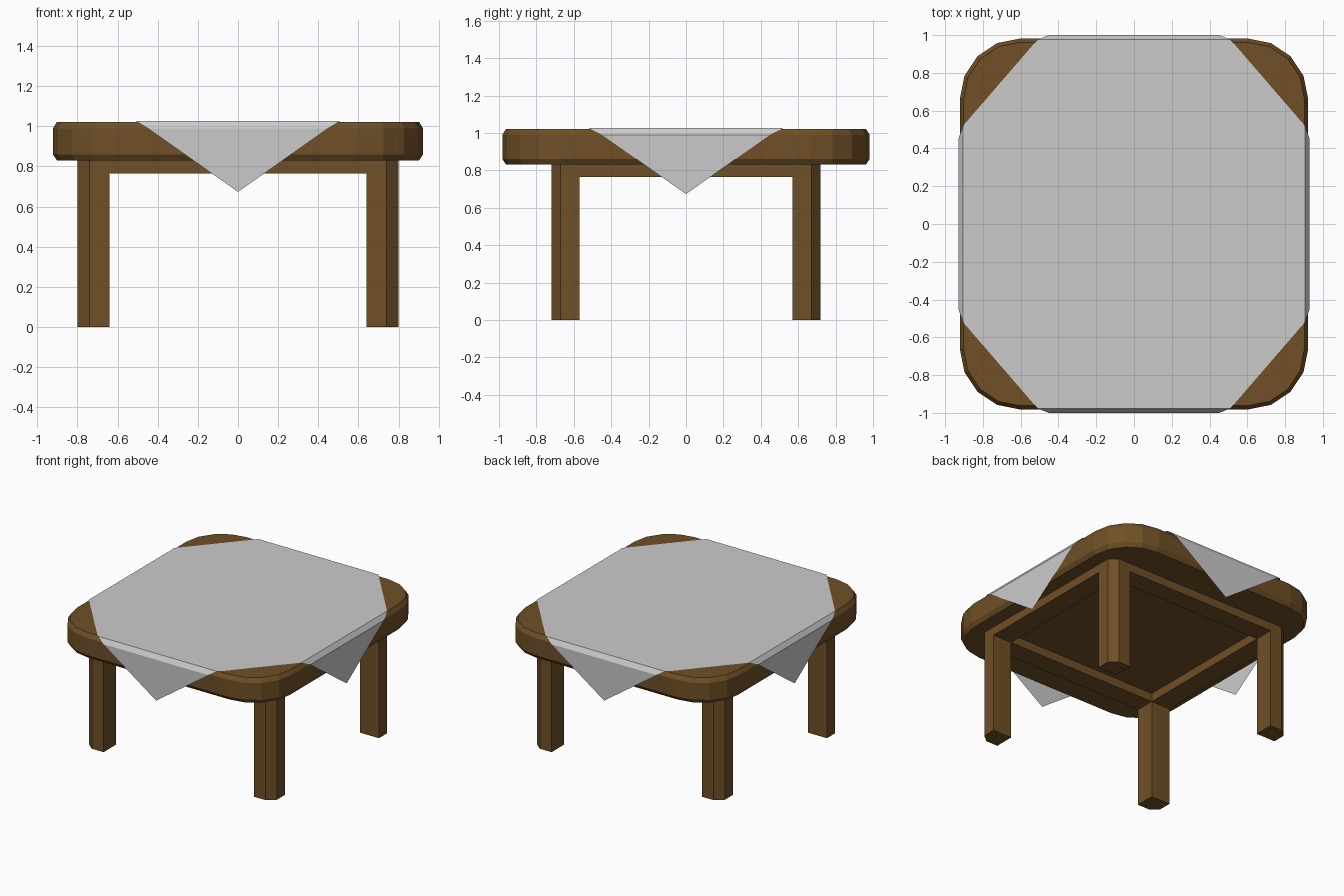
import bpy, bmesh, math

if "Cube" in bpy.data.objects:
    bpy.data.objects.remove(bpy.data.objects["Cube"])

wood = bpy.data.materials.new("brown_wood")
wood.diffuse_color = (0.16, 0.08, 0.02, 1)
wood.use_nodes = True
wood.node_tree.nodes["Principled BSDF"].inputs["Base Color"].default_value = wood.diffuse_color


def make(name, verts, faces, mat=None):
    me = bpy.data.meshes.new(name)
    me.from_pydata(verts, [], faces)
    bm = bmesh.new()
    bm.from_mesh(me)
    bmesh.ops.recalc_face_normals(bm, faces=bm.faces)
    bm.to_mesh(me)
    bm.free()
    ob = bpy.data.objects.new(name, me)
    bpy.context.collection.objects.link(ob)
    if mat:
        me.materials.append(mat)
    return ob


def loft(name, rings, mat=None):
    """Closed solid through a stack of equal-length rings."""
    n = len(rings[0])
    verts = [p for r in rings for p in r]
    faces = [tuple(range(n)), tuple(range((len(rings) - 1) * n, len(rings) * n))]
    for k in range(len(rings) - 1):
        for i in range(n):
            j = (i + 1) % n
            faces.append((k * n + i, k * n + j, (k + 1) * n + j, (k + 1) * n + i))
    return make(name, verts, faces, mat)


def rounded_rect(hx, hy, r, z, seg=4):
    pts = []
    for q, (sx, sy) in enumerate([(1, 1), (-1, 1), (-1, -1), (1, -1)]):
        for i in range(seg + 1):
            a = (q + i / seg) * math.pi / 2
            pts.append((sx * (hx - r) + r * math.cos(a), sy * (hy - r) + r * math.sin(a), z))
    return pts


# Table top: rounded slab with chamfered rims
HX, HY, R, C = 0.922, 0.982, 0.32, 0.02
loft("table_top", [rounded_rect(HX - c, HY - c, R - c, z) for c, z in
                   [(C, 0.83), (0, 0.86), (0, 0.99), (C, 1.022)]], wood)

# Legs with the outer corner chamfered
LX, LY, IX, IY, AZ, TZ = 0.80, 0.72, 0.64, 0.57, 0.765, 0.83
section = [(IX, IY), (LX, IY), (LX, 0.67), (0.74, LY), (IX, LY)]
for fy, ny in ((-1, "front"), (1, "back")):
    for fx, nx in ((-1, "left"), (1, "right")):
        loft(f"{ny}_{nx}_leg", [[(fx * x, fy * y, z) for x, y in section] for z in (0, TZ)], wood)


# Apron rails flush with the legs
def rail(name, x0, x1, y0, y1):
    loft(name, [[(x0, y0, z), (x1, y0, z), (x1, y1, z), (x0, y1, z)] for z in (AZ, TZ)], wood)


for s, ny, nx in ((-1, "front", "left"), (1, "back", "right")):
    rail(f"{ny}_apron", -IX, IX, s * IY, s * LY)
    rail(f"{nx}_apron", s * IX, s * LX, -IY, IY)

# Cloth: octagonal sheet with a folded strip and hanging triangle on each side
TOP, FOLD, TIP = 1.026, 0.99, 0.673
verts = [(0.905, -0.52, TOP), (0.905, 0.52, TOP), (0.51, 0.977, TOP), (-0.51, 0.977, TOP),
         (-0.905, 0.52, TOP), (-0.905, -0.52, TOP), (-0.51, -0.977, TOP), (0.51, -0.977, TOP)]
faces = [tuple(range(8))]
for k, (dx, dy) in enumerate([(1, 0), (0, 1), (-1, 0), (0, -1)]):
    out, tip = (0.93, 0.925) if dx else (1.0, 0.995)
    b = len(verts)
    for t, o, z in ((-0.45, out, FOLD), (0.45, out, FOLD), (0, tip, TIP)):
        verts.append((dx * o - dy * t, dy * o + dx * t, z))
    faces += [(2 * k, b, b + 1, 2 * k + 1), (b, b + 2, b + 1)]
make("tablecloth", verts, faces)
